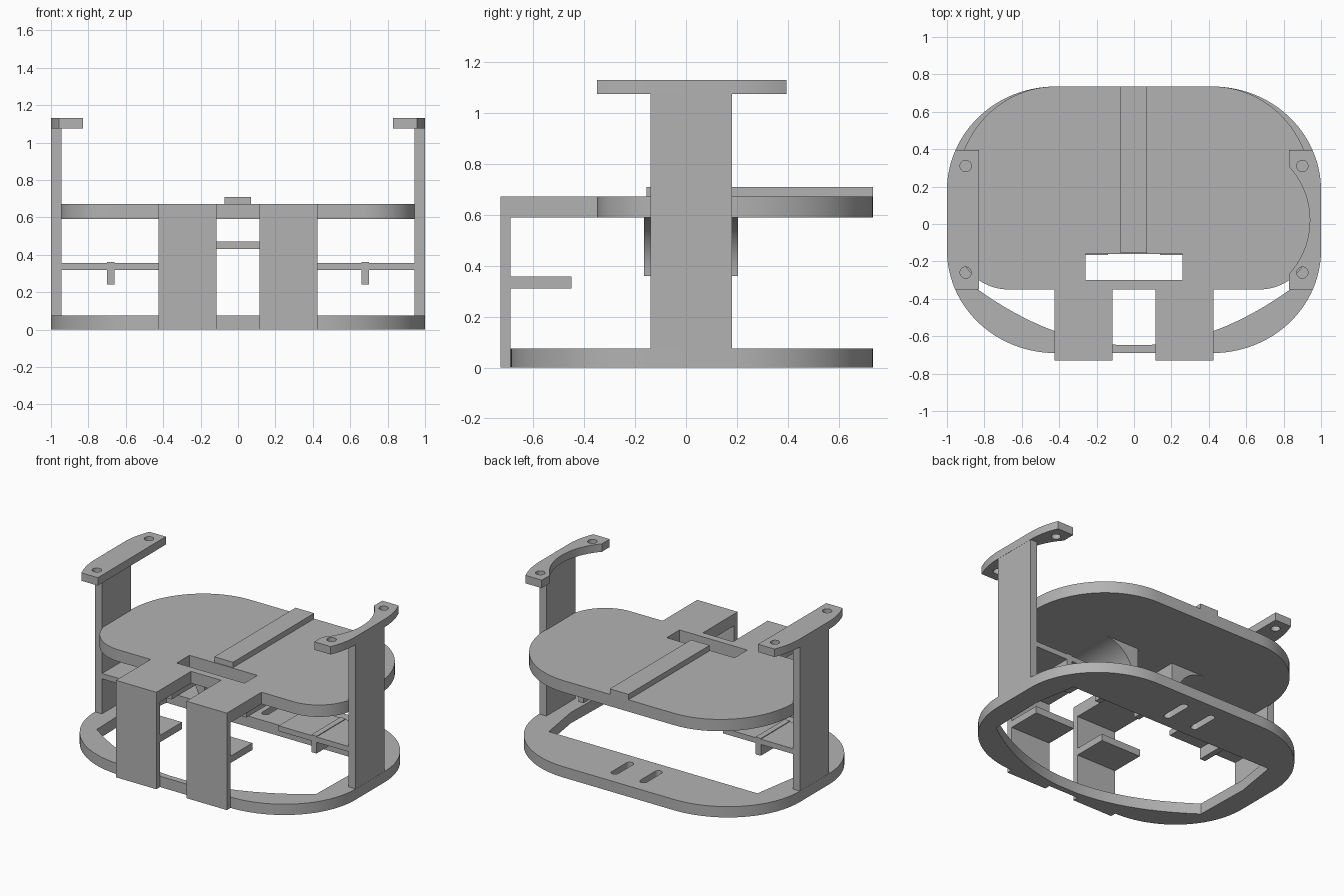
import bpy, bmesh
from math import sin, cos, pi, radians

old = bpy.data.objects.get("Cube")
if old:
    bpy.data.objects.remove(old, do_unlink=True)

grey = bpy.data.materials.new("plain grey")
grey.use_nodes = True
grey.diffuse_color = (0.45, 0.45, 0.45, 1)
grey.node_tree.nodes["Principled BSDF"].inputs["Base Color"].default_value = grey.diffuse_color


def prism(name, points, low, high, axis="z"):
    """Extrude an outline along z, or an x-z outline along y."""
    bm = bmesh.new()
    if axis == "z":
        verts = [bm.verts.new((a, b, low)) for a, b in points]
        move = (0, 0, high - low)
    else:
        verts = [bm.verts.new((a, low, b)) for a, b in points]
        move = (0, high - low, 0)
    face = bm.faces.new(verts)
    out = bmesh.ops.extrude_face_region(bm, geom=[face])
    bmesh.ops.translate(bm, vec=move, verts=[v for v in out["geom"] if isinstance(v, bmesh.types.BMVert)])
    bmesh.ops.recalc_face_normals(bm, faces=bm.faces)
    mesh = bpy.data.meshes.new(name)
    bm.to_mesh(mesh)
    bm.free()
    mesh.materials.append(grey)
    ob = bpy.data.objects.new(name, mesh)
    bpy.context.collection.objects.link(ob)
    return ob


def box(name, x, y, z):
    return prism(name, [(x[0], y[0]), (x[1], y[0]), (x[1], y[1]), (x[0], y[1])], *z)


def arc(cx, cy, rx, ry, start, end, n=24):
    angles = [radians(start + (end - start) * i / n) for i in range(n + 1)]
    return [(cx + rx * cos(a), cy + ry * sin(a)) for a in angles]


def circle(cx, cy, r, n=32):
    return [(cx + r * cos(2 * pi * i / n), cy + r * sin(2 * pi * i / n)) for i in range(n)]


def combine(ob, tool, operation="DIFFERENCE"):
    """Apply a boolean and discard the tool."""
    bpy.context.view_layer.objects.active = ob
    mod = ob.modifiers.new("cut", "BOOLEAN")
    mod.object, mod.operation, mod.solver = tool, operation, "EXACT"
    bpy.ops.object.modifier_apply(modifier=mod.name)
    bpy.data.objects.remove(tool, do_unlink=True)


def mirrored(half):
    """Close a right-hand outline with its mirror image."""
    return half + [(-x, y) for x, y in reversed(half)]


def slot(x, y, r, half):
    return arc(x, y + half, r, r, 0, 180, 10) + arc(x, y - half, r, r, 180, 360, 10)


base_outline = mirrored(arc(0.42, -0.14, 0.58, 0.55, -90, 0) + arc(0.42, 0.18, 0.58, 0.555, 0, 90))

# Base ring with a bowed front opening and two slots
base = prism("base_ring", base_outline, 0, 0.075)
bow = [(0.84 * i / 12, -0.65 + 0.43 * (0.84 * i / 12) ** 2) for i in range(1, 13)]
combine(base, prism("opening", mirrored(bow + [(0.85, 0.05), (0.80, 0.36)]), -0.1, 0.2))
for x in (-0.11, 0.11):
    combine(base, prism("slot", slot(x, 0.54, 0.025, 0.08), -0.1, 0.2))

# Upper deck with rear rib and cable opening
deck_half = arc(0.67, -0.07, 0.28, 0.28, -90, 0) + arc(0.42, 0.18, 0.53, 0.555, 0, 90)
deck = prism("upper_deck", mirrored(deck_half), 0.59, 0.672)
combine(deck, box("deck_opening", (-0.26, 0.26), (-0.30, -0.16), (0.5, 0.8)))
box("deck_rib", (-0.073, 0.07), (-0.155, 0.735), (0.672, 0.71))

# Side posts, top brackets, side shelves and hangers
for side, word in ((-1, "right"), (1, "left")):
    def span(a, b):
        return tuple(sorted((a * side, b * side)))

    box(word + "_post", span(0.945, 0.999), (-0.14, 0.18), (0.07, 1.08))
    bracket = prism(word + "_top_bracket", base_outline, 1.075, 1.13)
    combine(bracket, box("trim", span(0.83, 1.1), (-0.35, 0.395), (1, 1.2)), "INTERSECT")
    for y in (-0.26, 0.31):
        combine(bracket, prism("hole", circle(0.9 * side, y, 0.03), 1, 1.2))
    if side > 0:
        combine(bracket, prism("scoop", circle(0.516, 0.02, 0.424, 96), 1, 1.2))

    box(word + "_side_shelf", span(0.41, 0.95), (-0.14, 0.18), (0.318, 0.355))
    box(word + "_shelf_tab", span(0.66, 0.70), (-0.14, 0.18), (0.24, 0.36))

    flare = arc(0.41, 0.36, 0.23, 0.23, 180, 90, 16)
    profile = [(x * side, z) for x, z in [(0.14, 0.59), (0.14, 0.36)] + flare]
    prism(word + "_deck_hanger", profile, -0.165, 0.205, "y")

    # Front legs with their deck arms and inner ledges
    width = span(0.115, 0.425)
    box(word + "_front_leg", width, (-0.73, -0.69), (0, 0.672))
    box(word + "_front_arm", width, (-0.69, -0.34), (0.59, 0.672))
    box(word + "_front_ledge", width, (-0.69, -0.45), (0.31, 0.358))

# Cross bar between the hangers
box("hanger_cross_bar", (-0.14, 0.14), (-0.14, 0.0), (0.43, 0.47))

# Smooth the curved walls, keep edges crisp
bpy.ops.object.select_all(action="DESELECT")
for ob in bpy.context.collection.objects:
    if ob.type == "MESH" and ob.data.materials and ob.data.materials[0] == grey:
        ob.select_set(True)
        bpy.context.view_layer.objects.active = ob
bpy.ops.object.shade_smooth_by_angle(angle=radians(25))
